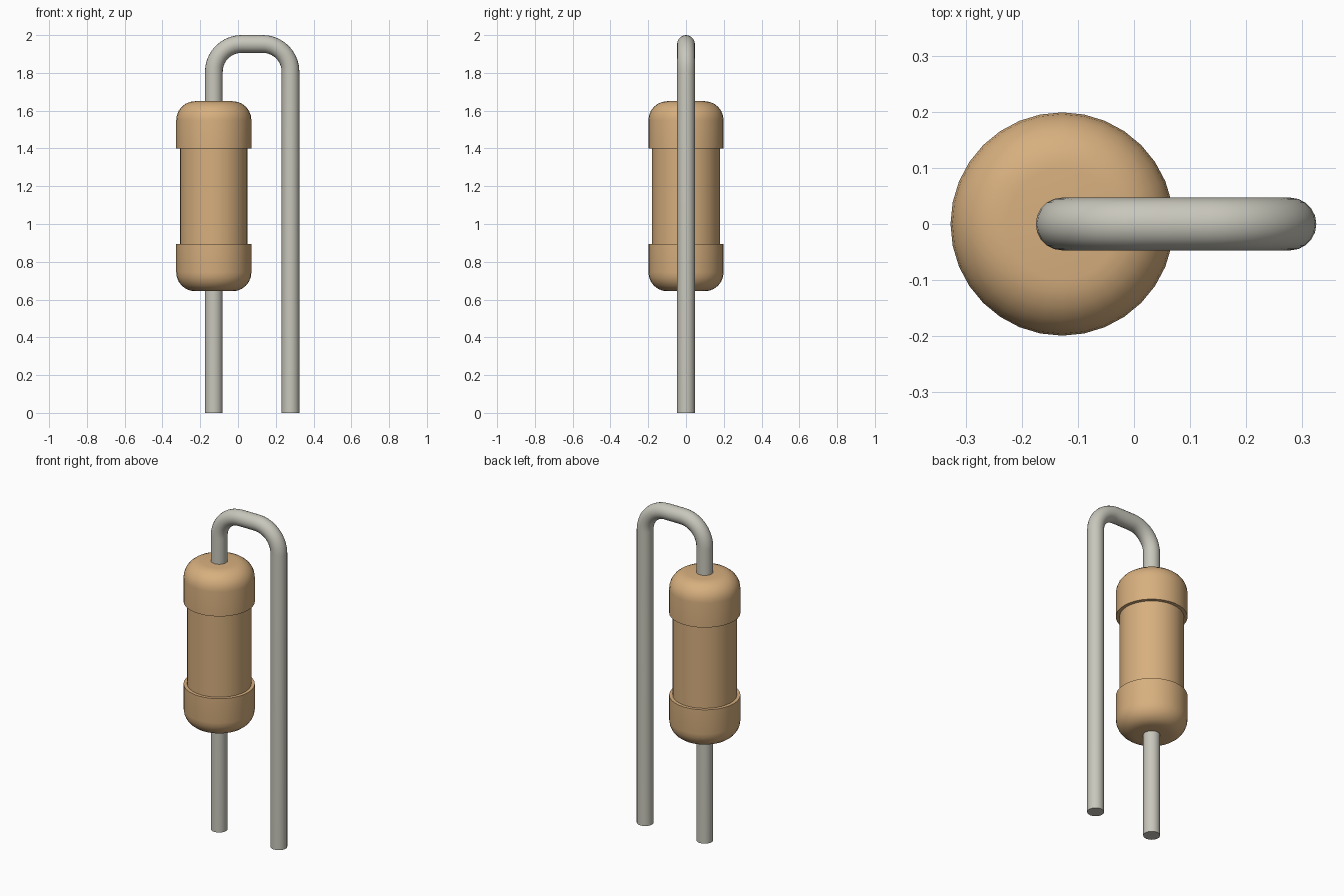
import bpy, bmesh
from math import sin, cos, pi, radians

cube = bpy.data.objects.get("Cube")
if cube:
    bpy.data.objects.remove(cube, do_unlink=True)


def make_material(name, rgb):
    mat = bpy.data.materials.new(name)
    mat.use_nodes = True
    mat.diffuse_color = (*rgb, 1)
    mat.node_tree.nodes["Principled BSDF"].inputs["Base Color"].default_value = (*rgb, 1)
    return mat


def smooth(obj, angle=35):
    bpy.ops.object.select_all(action="DESELECT")
    obj.select_set(True)
    bpy.context.view_layer.objects.active = obj
    bpy.ops.object.shade_smooth_by_angle(angle=radians(angle))


tan = make_material("tan_ceramic", (0.68, 0.43, 0.21))
metal = make_material("grey_metal", (0.58, 0.57, 0.50))

BODY_X, LEG_X = -0.128, 0.278
WIRE_R, BEND_R, TOP_Z = 0.047, 0.147, 1.953
MID_Z, HALF, BAND = 1.147, 0.503, 0.253
CAP_R, CORE_R, ROUND = 0.199, 0.179, 0.1
SIDES = 32

# Ceramic body: one lathed profile with two rounded caps and a narrower core
steps = 6
upper = [(CORE_R, BAND), (CAP_R, BAND)]
for i in range(steps + 1):
    a = i / steps * pi / 2
    upper.append((CAP_R - ROUND + ROUND * cos(a), HALF - ROUND + ROUND * sin(a)))
profile = [(r, -z) for r, z in reversed(upper)] + upper

bm = bmesh.new()
rings = [[bm.verts.new((r * cos(2 * pi * k / SIDES), r * sin(2 * pi * k / SIDES), z))
          for k in range(SIDES)] for r, z in profile]
for low, high in zip(rings, rings[1:]):
    for k in range(SIDES):
        n = (k + 1) % SIDES
        bm.faces.new((low[k], low[n], high[n], high[k]))
bm.faces.new(rings[0][::-1])
bm.faces.new(rings[-1])
mesh = bpy.data.meshes.new("resistor_body")
bm.to_mesh(mesh)
bm.free()
mesh.materials.append(tan)
body = bpy.data.objects.new("resistor_body", mesh)
body.location = (BODY_X, 0, MID_Z)
bpy.context.collection.objects.link(body)
smooth(body)

# Wire lead: straight up through the body, over two bends and down to the ground
path = [(BODY_X, 0)]
for centre_x, start in ((BODY_X + BEND_R, pi), (LEG_X - BEND_R, pi / 2)):
    for i in range(11):
        a = start - i / 10 * pi / 2
        path.append((centre_x + BEND_R * cos(a), TOP_Z - BEND_R + BEND_R * sin(a)))
path.append((LEG_X, 0))

curve = bpy.data.curves.new("wire_lead", "CURVE")
curve.dimensions = "3D"
curve.bevel_depth = WIRE_R
curve.bevel_resolution = 8
curve.use_fill_caps = True
spline = curve.splines.new("POLY")
spline.points.add(len(path) - 1)
for point, (x, z) in zip(spline.points, path):
    point.co = (x, 0, z, 1)
curve.materials.append(metal)
lead = bpy.data.objects.new("wire_lead", curve)
bpy.context.collection.objects.link(lead)
bpy.ops.object.select_all(action="DESELECT")
lead.select_set(True)
bpy.context.view_layer.objects.active = lead
bpy.ops.object.convert(target="MESH")

# Weld the end caps to the tube
lead = bpy.context.view_layer.objects.active
bm = bmesh.new()
bm.from_mesh(lead.data)
bmesh.ops.remove_doubles(bm, verts=bm.verts, dist=0.0005)
bmesh.ops.recalc_face_normals(bm, faces=bm.faces)
bm.to_mesh(lead.data)
bm.free()
smooth(lead)
